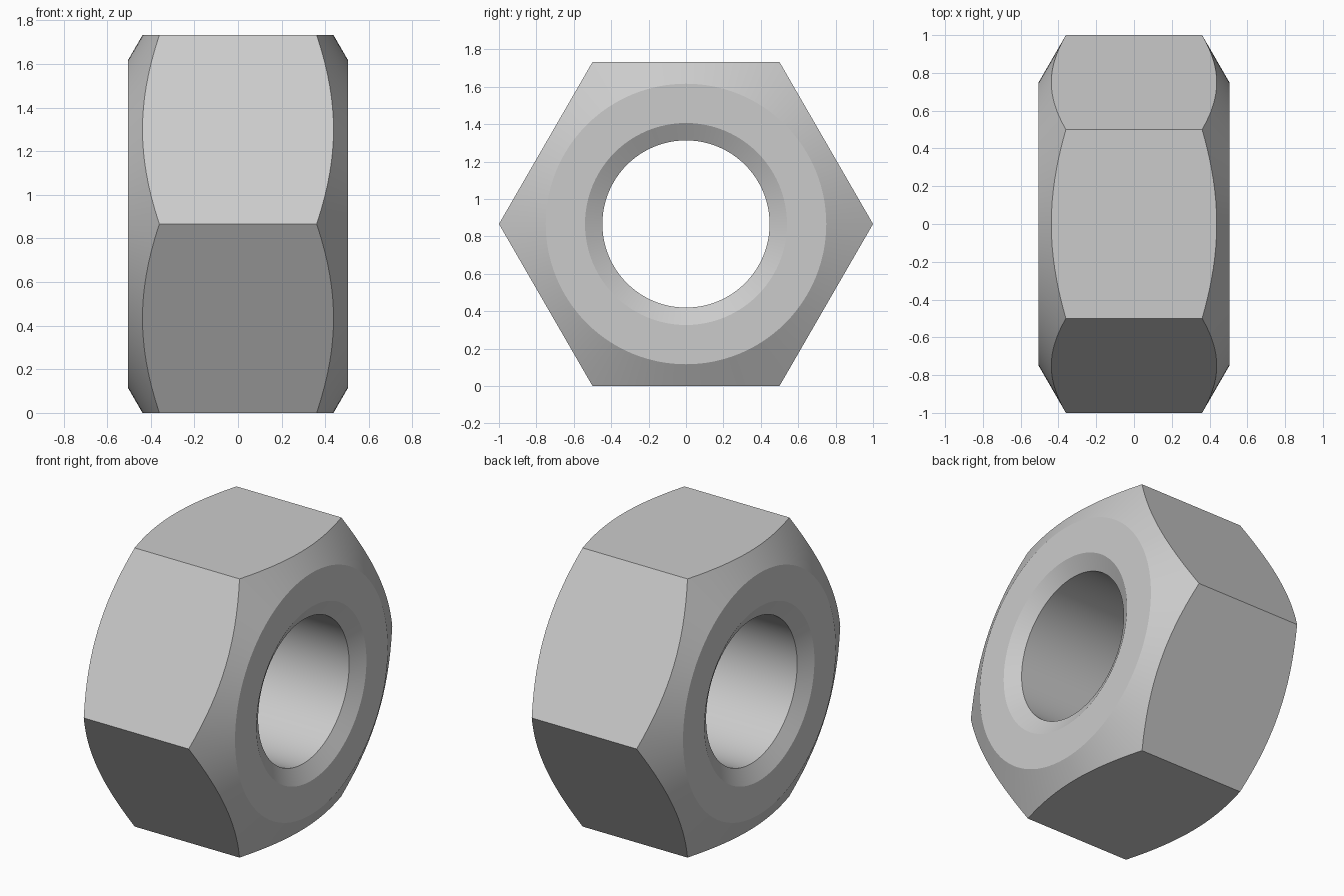
import bpy, bmesh
from math import pi, cos, sin, tan, radians

cube = bpy.data.objects.get("Cube")
if cube:
    bpy.data.objects.remove(cube)

SEGMENTS = 96
HALF_WIDTH = 0.505
APOTHEM = cos(pi / 6)
FACE_R, SINK_R, BORE_R = 0.75, 0.54, 0.447
SLOPE = tan(radians(30))

steel = bpy.data.materials.new("grey steel")
steel.use_nodes = True
grey = (0.6, 0.6, 0.6, 1)
steel.diffuse_color = grey
steel.node_tree.nodes["Principled BSDF"].inputs["Base Color"].default_value = grey


def half_profile(angle):
    """Radius and axial position from the hexagon's rim in to the bore."""
    hex_r = APOTHEM / cos(angle % (pi / 3) - pi / 6)
    return [(hex_r, HALF_WIDTH - (hex_r - FACE_R) * SLOPE),
            (FACE_R, HALF_WIDTH),
            (SINK_R, HALF_WIDTH),
            (BORE_R, HALF_WIDTH - (SINK_R - BORE_R) * SLOPE)]


# Sweep the section round the x axis, with a corner on each sixth of a turn
bm = bmesh.new()
loops = []
for i in range(SEGMENTS):
    angle = 2 * pi * i / SEGMENTS
    half = half_profile(angle)
    section = half + [(r, -x) for r, x in reversed(half)]
    loops.append([bm.verts.new((x, r * cos(angle), APOTHEM + r * sin(angle)))
                  for r, x in section])

for i, loop in enumerate(loops):
    following = loops[(i + 1) % SEGMENTS]
    for j in range(len(loop)):
        k = (j + 1) % len(loop)
        bm.faces.new((loop[j], loop[k], following[k], following[j]))
bmesh.ops.recalc_face_normals(bm, faces=bm.faces)

mesh = bpy.data.meshes.new("hex_nut")
bm.to_mesh(mesh)
bm.free()
mesh.materials.append(steel)
nut = bpy.data.objects.new("hex_nut", mesh)
bpy.context.collection.objects.link(nut)

# Smooth bore and chamfers, crisp edges between them
bpy.ops.object.select_all(action="DESELECT")
nut.select_set(True)
bpy.context.view_layer.objects.active = nut
bpy.ops.object.shade_smooth_by_angle(angle=radians(25))
